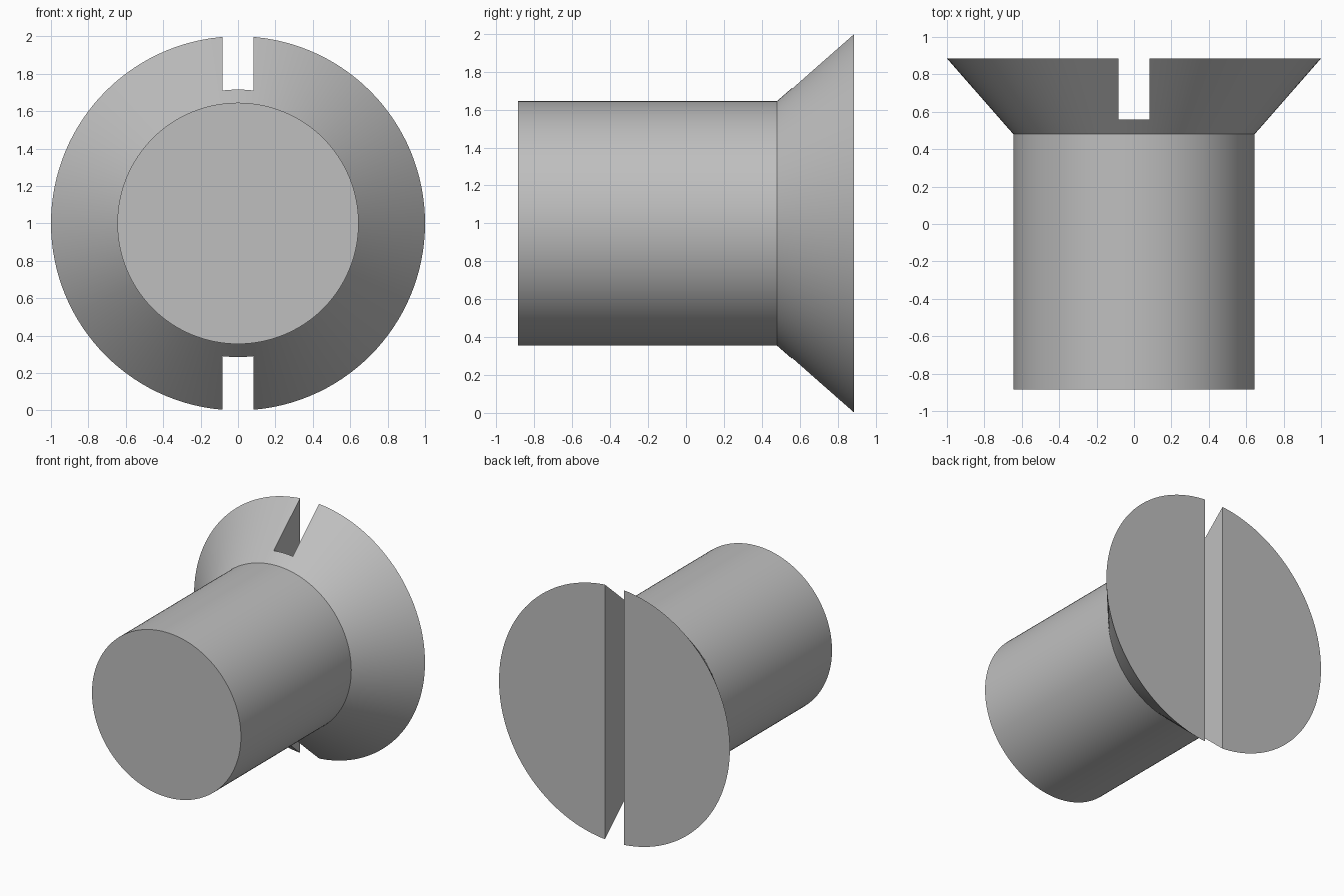
import bpy
import bmesh
from math import radians, tau
from mathutils import Matrix, Vector

cube = bpy.data.objects.get("Cube")
if cube:
    bpy.data.objects.remove(cube, do_unlink=True)

SEGMENTS = 128
AXIS_Z = 1.0
FRONT, NECK, BACK = -0.885, 0.48, 0.885
SHANK_R, HEAD_R = 0.645, 1.0
SLOT_WIDTH, SLOT_FLOOR = 0.165, 0.56

steel = bpy.data.materials.new("grey steel")
steel.use_nodes = True
colour = (0.52, 0.52, 0.52, 1)
steel.diffuse_color = colour
steel.node_tree.nodes["Principled BSDF"].inputs["Base Color"].default_value = colour


def add_object(name, bm):
    bmesh.ops.recalc_face_normals(bm, faces=bm.faces)
    mesh = bpy.data.meshes.new(name)
    bm.to_mesh(mesh)
    bm.free()
    mesh.materials.append(steel)
    obj = bpy.data.objects.new(name, mesh)
    bpy.context.collection.objects.link(obj)
    return obj


# Screw body: shank and countersunk head turned from one profile
bm = bmesh.new()
profile = [(SHANK_R, FRONT), (SHANK_R, NECK), (HEAD_R, BACK)]
rings = []
for radius, y in profile:
    ring = []
    for i in range(SEGMENTS):
        offset = Matrix.Rotation(tau * i / SEGMENTS, 3, "Y") @ Vector((radius, 0, 0))
        ring.append(bm.verts.new(offset + Vector((0, y, AXIS_Z))))
    rings.append(ring)
for lower, upper in zip(rings, rings[1:]):
    for i in range(SEGMENTS):
        j = (i + 1) % SEGMENTS
        bm.faces.new((lower[i], lower[j], upper[j], upper[i]))
bm.faces.new(rings[0])
bm.faces.new(rings[-1])
screw = add_object("countersunk_screw", bm)

# Driver slot: cut straight across the back of the head
bm = bmesh.new()
depth = 1.0
bmesh.ops.create_cube(bm, size=1)
bmesh.ops.scale(bm, vec=(SLOT_WIDTH, depth, 3), verts=bm.verts)
bmesh.ops.translate(bm, vec=(0, SLOT_FLOOR + depth / 2, AXIS_Z), verts=bm.verts)
cutter = add_object("slot_cutter", bm)
cutter.hide_render = True

slot = screw.modifiers.new("driver slot", "BOOLEAN")
slot.operation = "DIFFERENCE"
slot.solver = "EXACT"
slot.object = cutter
bpy.ops.object.select_all(action="DESELECT")
bpy.context.view_layer.objects.active = screw
screw.select_set(True)
bpy.ops.object.modifier_apply(modifier=slot.name)
bpy.data.objects.remove(cutter, do_unlink=True)

# Smooth round walls with crisp rims
bpy.ops.object.shade_smooth_by_angle(angle=radians(30))
